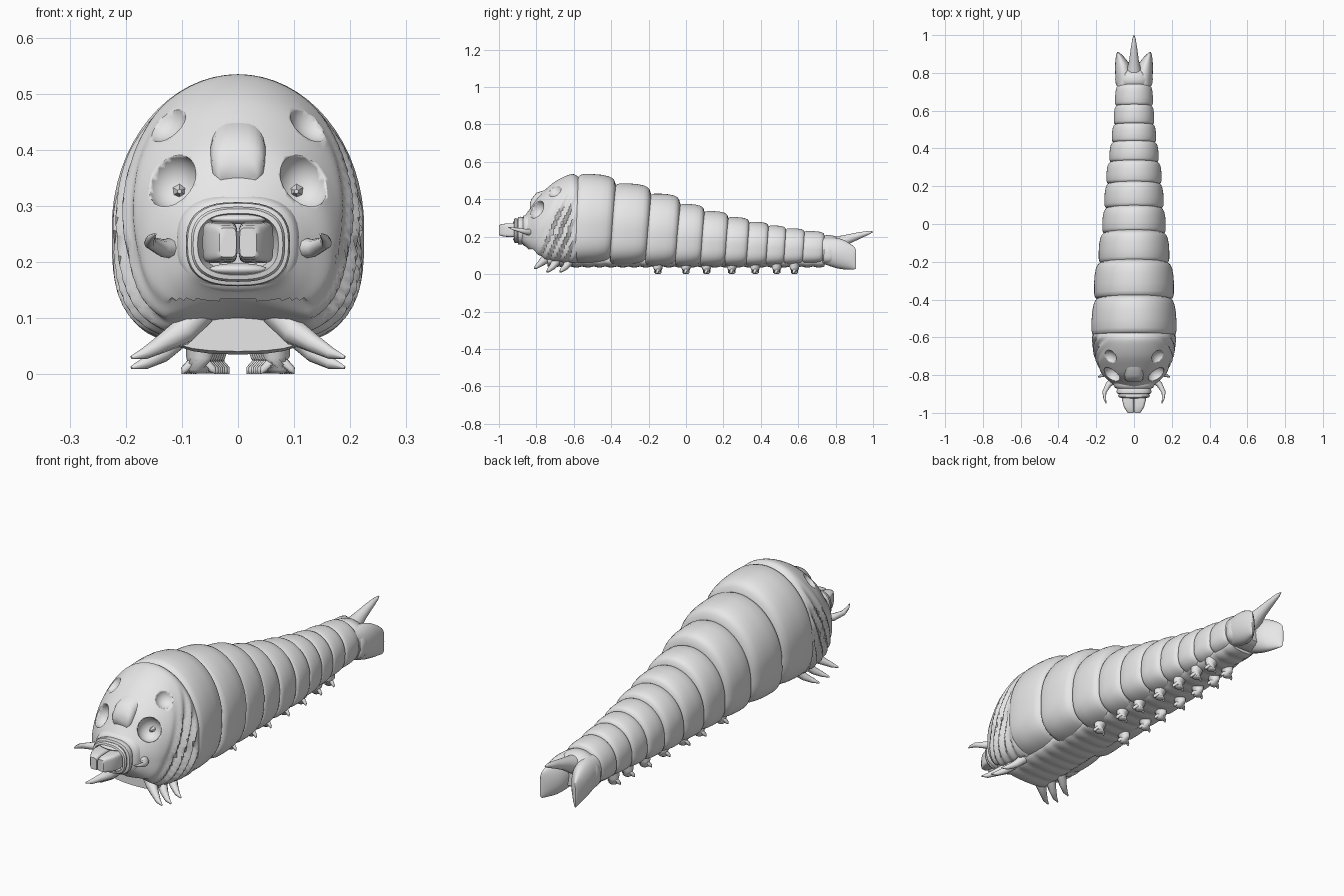
import bpy, bmesh, math
from math import sin, cos, pi
from mathutils import Vector, Matrix

cube = bpy.data.objects.get("Cube")
if cube:
    bpy.data.objects.remove(cube, do_unlink=True)

grey = bpy.data.materials.new("plain grey")
grey.use_nodes = True
grey.diffuse_color = (0.8, 0.8, 0.8, 1)
grey.node_tree.nodes["Principled BSDF"].inputs["Base Color"].default_value = (0.8, 0.8, 0.8, 1)


def finish(name, bm, angle=40):
    """Turn a bmesh into a grey, smooth shaded object."""
    bmesh.ops.recalc_face_normals(bm, faces=bm.faces)
    mesh = bpy.data.meshes.new(name)
    bm.to_mesh(mesh)
    bm.free()
    mesh.materials.append(grey)
    obj = bpy.data.objects.new(name, mesh)
    bpy.context.collection.objects.link(obj)
    bpy.ops.object.select_all(action="DESELECT")
    obj.select_set(True)
    bpy.context.view_layer.objects.active = obj
    bpy.ops.object.shade_smooth_by_angle(angle=math.radians(angle))
    return obj


def skin(name, rings, angle=40):
    """Skin a list of equal point rings and cap both ends."""
    bm = bmesh.new()
    rows = [[bm.verts.new(p) for p in ring] for ring in rings]
    n = len(rows[0])
    for a, b in zip(rows, rows[1:]):
        for i in range(n):
            j = (i + 1) % n
            bm.faces.new((a[i], a[j], b[j], b[i]))
    bm.faces.new(rows[0])
    bm.faces.new(rows[-1])
    return finish(name, bm, angle)


def power(v, e):
    return math.copysign(abs(v) ** e, v)


def oval(x, y, z, rx, rz, e=1.0, n=24):
    """Superellipse facing along y."""
    return [Vector((x + rx * power(cos(2 * pi * i / n), e), y,
                    z + rz * power(sin(2 * pi * i / n), e))) for i in range(n)]


def shell(y, w, top, bot, scale=1.0, n=64):
    """Body section: domed above, squared off below."""
    zc = bot + 0.43 * (top - bot)
    ring = []
    for i in range(n):
        a = 2 * pi * i / n
        c, s = cos(a), sin(a)
        if s >= 0:
            x, z = c, (top - zc) * s
        else:
            x, z = power(c, 0.6), (zc - bot) * power(s, 0.6)
        ring.append(Vector((w * x * scale, y, zc + z * scale)))
    return ring


def tube(name, points, radii, sides=8):
    """Tapered round limb along a path."""
    pts = [Vector(p) for p in points]
    rings = []
    for i, p in enumerate(pts):
        d = pts[min(i + 1, len(pts) - 1)] - pts[max(i - 1, 0)]
        q = d.to_track_quat("Z", "Y")
        rings.append([p + q @ Vector((radii[i] * cos(2 * pi * k / sides),
                                      radii[i] * sin(2 * pi * k / sides), 0))
                      for k in range(sides)])
    return skin(name, rings, 60)


def ball(name, centre, size):
    bm = bmesh.new()
    bmesh.ops.create_uvsphere(bm, u_segments=24, v_segments=14, radius=1,
                              matrix=Matrix.LocRotScale(Vector(centre), None, Vector(size)))
    return finish(name, bm, 60)


def smooth_rows(rows, steps):
    """Catmull-Rom interpolation of number rows."""
    out = []
    for i in range(len(rows) - 1):
        quad = [rows[max(i - 1, 0)], rows[i], rows[i + 1], rows[min(i + 2, len(rows) - 1)]]
        for k in range(steps):
            t = k / steps
            out.append([b + 0.5 * t * (c - a + t * (2 * a - 5 * b + 4 * c - d + t * (3 * (b - c) + d - a)))
                        for a, b, c, d in zip(*quad)])
    return out + [list(rows[-1])]


# Body rings: front edge, half width, top, bottom
segments = [(-.60, .225, .535, .055), (-.40, .212, .485, .048), (-.21, .187, .43, .042),
            (-.05, .168, .375, .04), (.085, .157, .337, .04), (.215, .146, .305, .04),
            (.33, .13, .28, .042), (.435, .117, .26, .046), (.53, .107, .245, .05),
            (.63, .1, .23, .055), (.735, .1, .2, .05)]
bulge = [(0, .88), (.02, .94), (.07, .98), (.16, 1), (.4, 1), (.65, .985), (.84, .955), (.94, .92), (1, .87), (1.06, .75)]
for k, (front, w, top, bot) in enumerate(segments[:-1]):
    length = segments[k + 1][0] - front
    rings = [shell(front + t * length, w, top, bot, s) for t, s in bulge]
    for p in (p for ring in rings for p in ring):
        p.y += 0.06 * (p.z - 0.2)
    skin(f"body_segment_{k + 1}", rings, 50)

# Belly strip with cross ridges
belly = []
for i in range(121):
    t = i / 120
    ridge = 0.006 * abs(sin(t * pi * 24))
    belly.append(oval(0, -.74 + 1.48 * t, .075, .125 - .06 * t, .034 + ridge, .8, 20))
skin("belly", belly, 50)

# Head shell with slanted side folds and a hollow throat
profile = [(-.57, .21, .515, .06), (-.60, .223, .534, .05), (-.64, .222, .526, .05), (-.70, .212, .495, .055),
           (-.755, .19, .45, .065), (-.80, .165, .405, .09), (-.835, .128, .35, .125),
           (-.86, .1, .315, .15), (-.88, .08, .295, .165)]
rings = [shell(*row, n=112) for row in smooth_rows(profile, 6)]
for p in (p for ring in rings for p in ring):
    s = p.y - 0.45 * p.z
    mask = max(0, min(1, (s + .89) / .07)) * max(0, min(1, (.5 - p.z) / .15)) * min(1, max(0, (-.585 - p.y) / .03))
    p.x *= 1 + 0.045 * mask * (sin(s * 2 * pi / .05) - 1)
    if p.z < .13 and p.y < -.6:
        p.z += .04 * max(0, 1 - (p.x / .13) ** 2)
head = skin("head", rings, 35)

# Sockets and brow hollow cut into the head
cuts = [((0, -.772, .512), (.04, .058, .058))]
for side in (-1, 1):
    cuts += [((side * .118, -.797, .345), (.049, .05, .052)),
             ((side * .138, -.712, .459), (.045, .045, .045))]
for centre, size in cuts:
    cutter = ball("socket_cutter", centre, size)
    cutter.hide_render = True
    mod = head.modifiers.new("socket", "BOOLEAN")
    mod.operation = "DIFFERENCE"
    mod.solver = "EXACT"
    mod.object = cutter
    bpy.context.view_layer.objects.active = head
    bpy.ops.object.modifier_apply(modifier=mod.name)
    bpy.data.objects.remove(cutter, do_unlink=True)

# Nose ridge
nose = [oval(0, y, z, rx, rz, .7) for y, z, rx, rz in
        [(-.72, .4, .05, .06), (-.80, .385, .05, .05), (-.825, .37, .046, .034), (-.835, .36, .035, .02)]]
skin("nose_ridge", nose, 60)

# Muzzle with stacked lips and a mouth opening
lips = [(-.82, .115, .095), (-.855, .108, .086), (-.868, .1, .08), (-.872, .088, .072), (-.885, .093, .075),
        (-.897, .09, .073), (-.9, .079, .064), (-.91, .084, .067), (-.918, .08, .063), (-.92, .072, .055),
        (-.9, .068, .05), (-.87, .06, .045)]
skin("muzzle", [oval(0, y, .232, rx, rz, .75, 40) for y, rx, rz in lips], 45)
ball("upper_lip", (0, -.905, .277), (.052, .02, .009))
ball("lower_lip", (0, -.905, .187), (.052, .02, .011))

for side, word in ((1, "left"), (-1, "right")):
    # Jaws
    jaw = [oval(side * x, y, .235, rx, rz, .4, 28) for y, x, rx, rz in
           [(-.87, .032, .031, .034), (-.93, .032, .031, .037), (-.965, .028, .027, .035),
            (-.99, .021, .02, .031), (-1, .018, .015, .026)]]
    skin(word + "_jaw", jaw, 50)

    # Eye studs
    bm = bmesh.new()
    bmesh.ops.create_cone(bm, segments=6, radius1=.014, radius2=.004, depth=.024, cap_ends=True,
                          matrix=Matrix.Translation((side * .104, -.76, .326)) @ Matrix.Rotation(pi / 2, 4, "X"))
    finish(word + "_eye", bm, 20)

    # Feelers beside the mouth
    tube(word + "_feeler", [(side * .1, -.82, .225), (side * .135, -.85, .225), (side * .157, -.89, .235),
                            (side * .155, -.925, .243), (side * .147, -.95, .25)],
         [.02, .016, .011, .007, .002])

    # Clawed front legs
    for k, y in enumerate((-.765, -.70, -.63)):
        low = .03 if k == 0 else .012
        tube(f"{word}_front_leg_{k + 1}",
             [(side * .07, y + .03, .11), (side * .1, y + .01, .075), (side * .135, y - .015, low + .025),
              (side * .165, y - .035, low + .008), (side * .19, y - .045, low)],
             [.03, .025, .017, .011, .003])

    # Stubby belly legs with small toes
    for k, y in enumerate((-.15, 0, .11, .245, .37, .485, .58)):
        x = side * (.07 - .004 * k)
        tube(f"{word}_belly_leg_{k + 1}", [(x * .9, y, .07), (x, y, .03), (x, y, .008), (x, y, .002)],
             [.032, .024, .021, .013], 10)
        for toe in (-1, 1):
            tube(f"{word}_toe_{k + 1}", [(x + toe * .01, y, .022), (x + toe * .026, y - .006, .008),
                                         (x + toe * .03, y - .008, .001)], [.01, .007, .001], 6)

    # Tail flaps, leaning outwards
    flap = smooth_rows([(.73, .046, .125, .046, .068), (.79, .052, .115, .047, .079), (.84, .06, .105, .04, .079),
                        (.88, .073, .093, .024, .068), (.902, .082, .084, .011, .058), (.91, .086, .08, .003, .045)], 3)
    skin(word + "_tail_flap", [oval(side * x, y, z, rx, rz) for y, x, z, rx, rz in flap], 60)

# Tail base and spike
front, w, top, bot = segments[-1]
skin("tail_base", [shell(front + .08 * t, w, top + .01, bot, s) for t, s in
                   [(0, .9), (.1, .97), (.4, 1), (.8, .92), (1, .75)]], 50)
tube("tail_spike", [(0, .77, .15), (0, .82, .168), (0, .87, .188), (0, .93, .208), (0, .98, .222), (0, 1, .227)],
     [.046, .036, .025, .017, .009, .002], 16)
